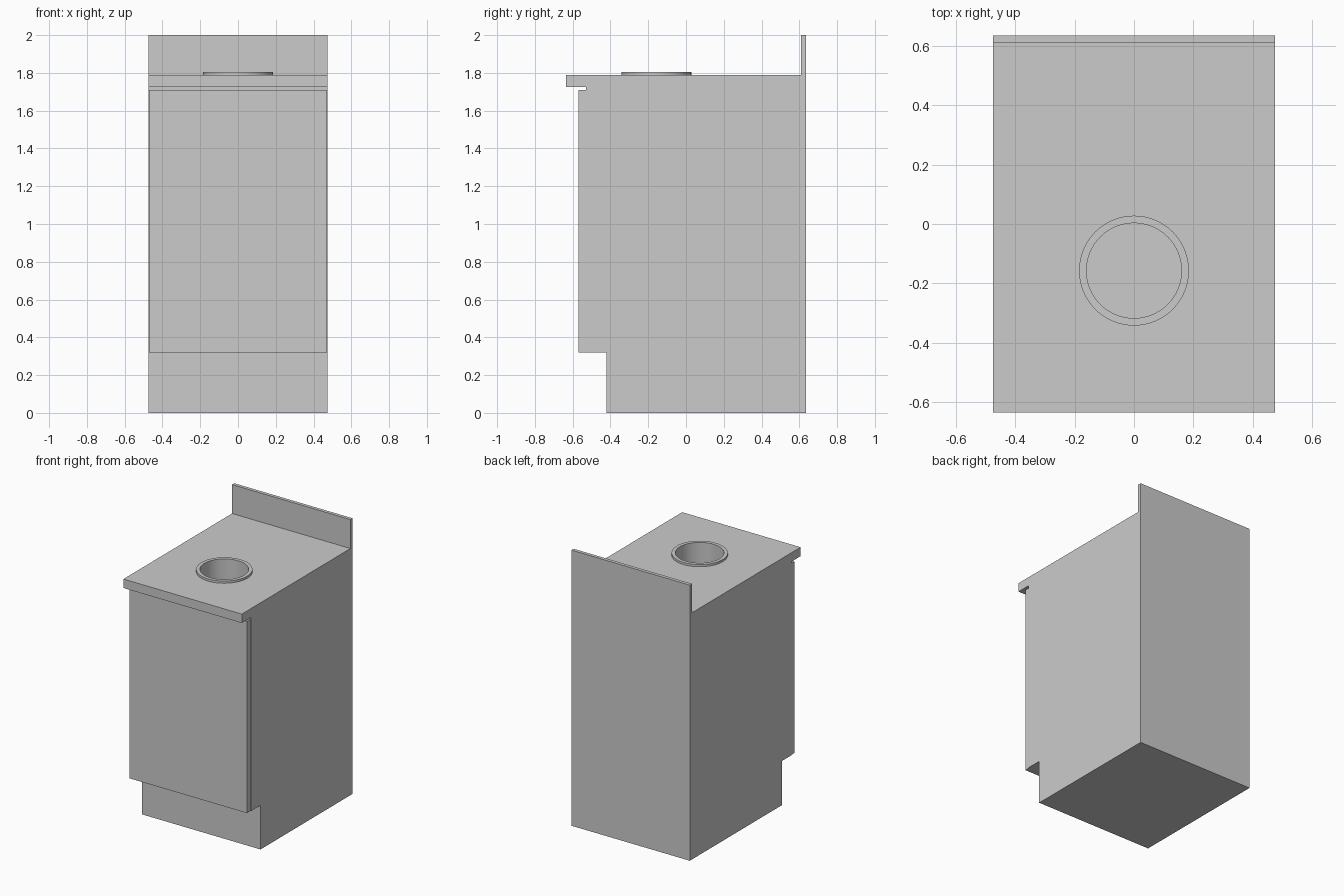
import bpy, bmesh, math

if "Cube" in bpy.data.objects:
    bpy.data.objects.remove(bpy.data.objects["Cube"])

HALF_W = 0.475
HOLE_Y, HOLE_R, RIM_R = -0.157, 0.16, 0.185
COUNTER_Z, RIM_Z, CHUTE_FLOOR = 1.79, 1.806, 1.40
SIDES = 64


def new_object(name, bm):
    bmesh.ops.recalc_face_normals(bm, faces=bm.faces)
    mesh = bpy.data.meshes.new(name)
    bm.to_mesh(mesh)
    bm.free()
    obj = bpy.data.objects.new(name, mesh)
    bpy.context.collection.objects.link(obj)
    return obj


def extrude_profile(name, profile, half_width):
    """Extrude a (y, z) outline along x."""
    bm = bmesh.new()
    face = bm.faces.new([bm.verts.new((-half_width, y, z)) for y, z in profile])
    moved = bmesh.ops.extrude_face_region(bm, geom=[face], use_keep_orig=True)["geom"]
    verts = [v for v in moved if isinstance(v, bmesh.types.BMVert)]
    bmesh.ops.translate(bm, verts=verts, vec=(2 * half_width, 0, 0))
    return new_object(name, bm)


def lathe(name, profile):
    """Revolve a closed (radius, z) outline about the hole axis."""
    bm = bmesh.new()
    rings = []
    for i in range(SIDES):
        a = 2 * math.pi * i / SIDES
        rings.append([bm.verts.new((r * math.cos(a), HOLE_Y + r * math.sin(a), z))
                      for r, z in profile])
    n = len(profile)
    for i in range(SIDES):
        a, b = rings[i], rings[(i + 1) % SIDES]
        for j in range(n):
            k = (j + 1) % n
            bm.faces.new((a[j], b[j], b[k], a[k]))
    return new_object(name, bm)


def smooth(obj):
    bpy.ops.object.select_all(action='DESELECT')
    obj.select_set(True)
    bpy.context.view_layer.objects.active = obj
    bpy.ops.object.shade_smooth_by_angle(angle=math.radians(30))


# Cabinet body with toe kick, overhanging counter and backsplash
body = extrude_profile("cabinet_body", [
    (-0.42, 0), (0.635, 0), (0.635, 2.0), (0.61, 2.0), (0.61, COUNTER_Z),
    (-0.635, COUNTER_Z), (-0.635, 1.725), (-0.53, 1.725),
    (-0.53, 0.32), (-0.42, 0.32)], HALF_W)

# Round chute cut down through the counter
bm = bmesh.new()
bmesh.ops.create_cone(bm, cap_ends=True, segments=SIDES, radius1=HOLE_R,
                      radius2=HOLE_R, depth=2.0 - CHUTE_FLOOR)
bmesh.ops.translate(bm, verts=bm.verts, vec=(0, HOLE_Y, (2.0 + CHUTE_FLOOR) / 2))
cutter = new_object("chute_cutter", bm)
cutter.hide_render = True
cut = body.modifiers.new("chute", 'BOOLEAN')
cut.operation = 'DIFFERENCE'
cut.solver = 'EXACT'
cut.object = cutter
bpy.context.view_layer.objects.active = body
bpy.ops.object.modifier_apply(modifier=cut.name)
bpy.data.objects.remove(cutter)
smooth(body)

# Door panel, slightly narrower than the body
extrude_profile("door", [(-0.57, 0.32), (-0.53, 0.32), (-0.53, 1.71), (-0.57, 1.71)], 0.47)

# Raised rim around the chute
smooth(lathe("chute_rim", [(HOLE_R, COUNTER_Z), (RIM_R, COUNTER_Z),
                           (RIM_R, RIM_Z), (HOLE_R, RIM_Z)]))
